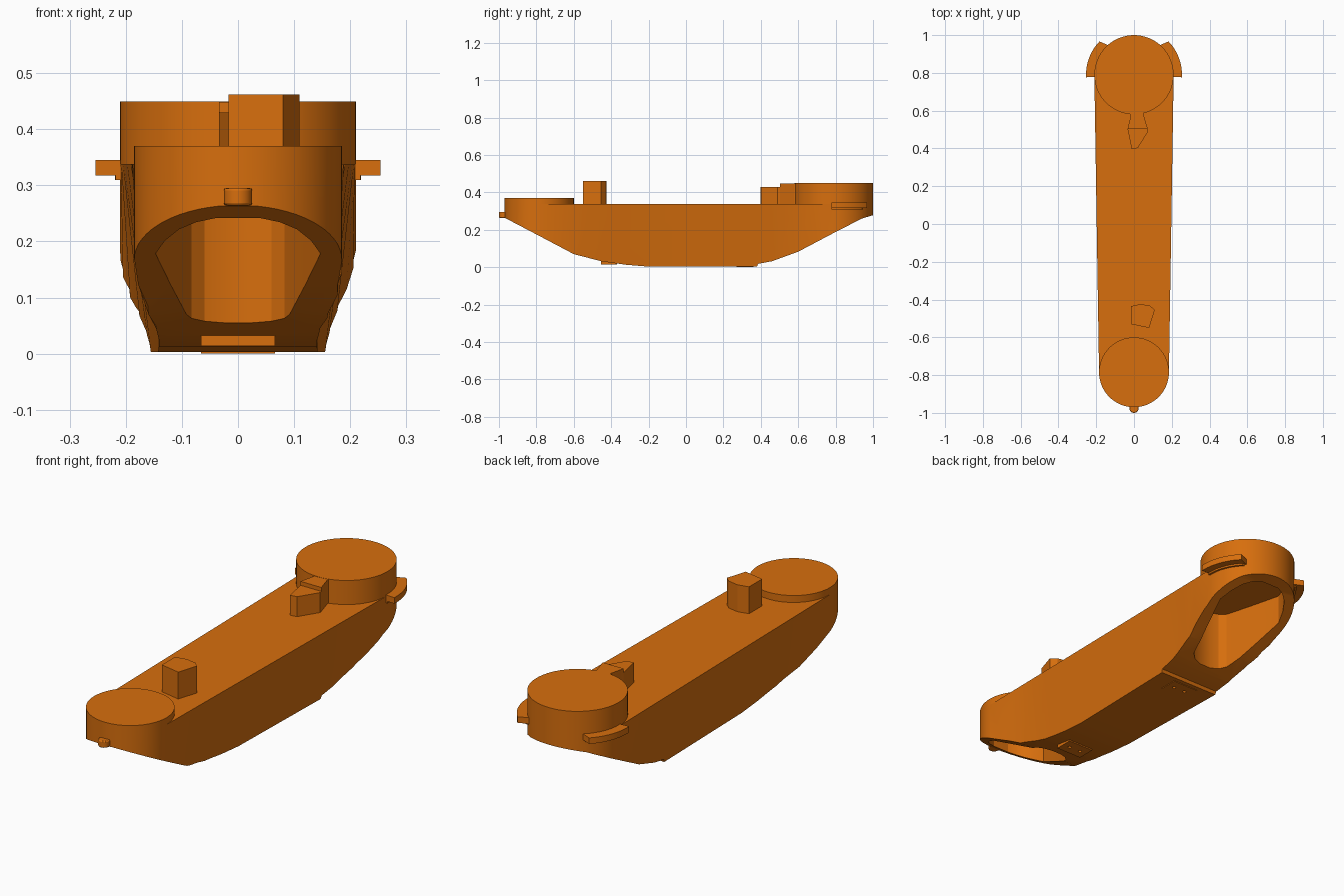
import bpy, bmesh, math

cube = bpy.data.objects.get("Cube")
if cube:
    bpy.data.objects.remove(cube, do_unlink=True)

orange = bpy.data.materials.new("burnt orange")
orange.use_nodes = True
orange.diffuse_color = (0.68, 0.157, 0.004, 1)
orange.node_tree.nodes["Principled BSDF"].inputs["Base Color"].default_value = (0.68, 0.157, 0.004, 1)


def loft(name, rings):
    """Closed solid from two rings with the same number of points."""
    bm = bmesh.new()
    a, b = [[bm.verts.new(p) for p in ring] for ring in rings]
    n = len(a)
    bm.faces.new(a)
    bm.faces.new(b)
    for i in range(n):
        j = (i + 1) % n
        bm.faces.new((a[i], a[j], b[j], b[i]))
    bmesh.ops.recalc_face_normals(bm, faces=bm.faces)
    mesh = bpy.data.meshes.new(name)
    bm.to_mesh(mesh)
    bm.free()
    mesh.materials.append(orange)
    ob = bpy.data.objects.new(name, mesh)
    bpy.context.collection.objects.link(ob)
    return ob


def prism(name, pts, lo, hi):
    return loft(name, [[(x, y, z) for x, y in pts] for z in (lo, hi)])


def arc(cy, r, start, end, n):
    return [(r * math.cos(math.radians(start + (end - start) * i / n)),
             cy + r * math.sin(math.radians(start + (end - start) * i / n))) for i in range(n + 1)]


def disc(name, x, y, r, lo, hi, n=64):
    ring = arc(y, r, 0, 360 * (n - 1) / n, n - 1)
    return prism(name, [(x + px, py) for px, py in ring], lo, hi)


def box(name, x, y0, y1, lo, hi):
    return prism(name, [(-x, y0), (x, y0), (x, y1), (-x, y1)], lo, hi)


def boolean(ob, cutter, operation):
    mod = ob.modifiers.new(operation, 'BOOLEAN')
    mod.operation, mod.solver, mod.object = operation, 'EXACT', cutter
    bpy.context.view_layer.objects.active = ob
    bpy.ops.object.modifier_apply(modifier=mod.name)
    bpy.data.objects.remove(cutter, do_unlink=True)


FRONT_Y, FRONT_R = -0.785, 0.185
BACK_Y, BACK_R = 0.79, 0.21
TOP = 0.338

# Body: straight tapered top edge, waisted bottom edge, round ends
waist = [(-0.7, 0.172), (-0.6, 0.15), (-0.5, 0.136), (-0.4, 0.134), (0.0, 0.143), (0.38, 0.152),
         (0.48, 0.155), (0.58, 0.166), (0.66, 0.185), (0.73, 0.202)]
taper = [(y, FRONT_R + (y - FRONT_Y) * (BACK_R - FRONT_R) / (BACK_Y - FRONT_Y)) for y, w in waist]


def plan(sides, z):
    right = [(w, y) for y, w in sides]
    left = [(-w, y) for y, w in reversed(sides)]
    pts = arc(FRONT_Y, FRONT_R, 180, 360, 32) + right + arc(BACK_Y, BACK_R, 0, 180, 32) + left
    return [(x, y, z) for x, y in pts]


body = loft("body", [plan(waist, -0.02), plan(taper, TOP)])

# Upswept underside
side = [(-1.1, 0.5), (-1.1, 0.263), (-0.967, 0.263), (-0.78, 0.165), (-0.6, 0.07), (-0.45, 0.031),
        (-0.32, 0.013), (-0.2, 0.003), (0.38, 0.003), (0.385, 0.018), (0.46, 0.032), (0.6, 0.083),
        (0.78, 0.178), (0.94, 0.26), (1.0, 0.278), (1.1, 0.283), (1.1, 0.5)]
boolean(body, loft("side_cutter", [[(x, y, z) for y, z in side] for x in (-0.5, 0.5)]), 'INTERSECT')

# Hollows under both round ends
half = [(0.04, -0.926), (0.075, -0.912), (0.105, -0.888), (0.13, -0.85), (0.147, -0.805),
        (0.12, -0.7), (0.092, -0.6), (0.083, -0.573), (0.06, -0.553), (0.025, -0.542)]
hollow = half + [(-x, y) for x, y in reversed(half)]
boolean(body, prism("front_hollow_cutter", hollow, -0.1, 0.33), 'DIFFERENCE')
rear = [(x * 1.15, 0.775 - (y + 0.78) * 1.18) for x, y in hollow]
boolean(body, prism("back_hollow_cutter", rear, -0.1, 0.33), 'DIFFERENCE')

# Underside plates with two small holes each
for label, y0, y1, lo, hi in (("front", -0.455, -0.37, 0.014, 0.05), ("back", 0.27, 0.36, 0.0, 0.02)):
    boolean(body, box(f"{label}_plate", 0.066, y0, y1, lo, hi), 'UNION')
    for x in (-0.03, 0.03):
        boolean(body, disc("hole_cutter", x, (y0 + y1) / 2, 0.008, -0.1, hi + 0.01, 12), 'DIFFERENCE')

# Round caps on the top
parts = [body,
         disc("front_cap", 0, FRONT_Y, FRONT_R, TOP, 0.37),
         disc("back_cap", 0, BACK_Y, BACK_R, TOP, 0.449)]

# Peg and pointed tab
parts.append(prism("peg", [(-0.017, -0.435), (-0.017, -0.53), (0.08, -0.55), (0.11, -0.455),
                           (0.085, -0.433), (0.035, -0.424)], 0.33, 0.462))
parts.append(prism("tab_point", [(-0.034, 0.503), (-0.012, 0.397), (0.02, 0.402), (0.075, 0.49),
                                 (0.073, 0.503)], 0.33, 0.43))
parts.append(prism("tab_neck", [(-0.034, 0.503), (0.073, 0.503), (0.05, 0.58), (0.055, 0.61),
                                (-0.02, 0.61), (-0.018, 0.57)], 0.33, 0.448))

# Curved clips on both sides of the back end
for side_name, sx in (("left", 1), ("right", -1)):
    for label, r, lo, hi in (("clip", 0.254, 0.317, 0.345), ("clip_foot", 0.219, 0.309, 0.319)):
        ring = arc(BACK_Y, r, -3, 44, 12) + arc(BACK_Y, 0.2, 50, -3, 12)
        parts.append(prism(f"{side_name}_{label}", [(sx * x, y) for x, y in ring], lo, hi))

# Front stud
stud = disc("front_stud", 0, -0.975, 0.025, 0.264, 0.295, 24)
bevel = stud.modifiers.new("Bevel", 'BEVEL')
bevel.width, bevel.segments = 0.004, 2
parts.append(stud)

# Smooth curved walls, keep edges sharp
bpy.ops.object.select_all(action='DESELECT')
for ob in parts:
    ob.select_set(True)
bpy.context.view_layer.objects.active = body
bpy.ops.object.shade_smooth_by_angle(angle=math.radians(20))
